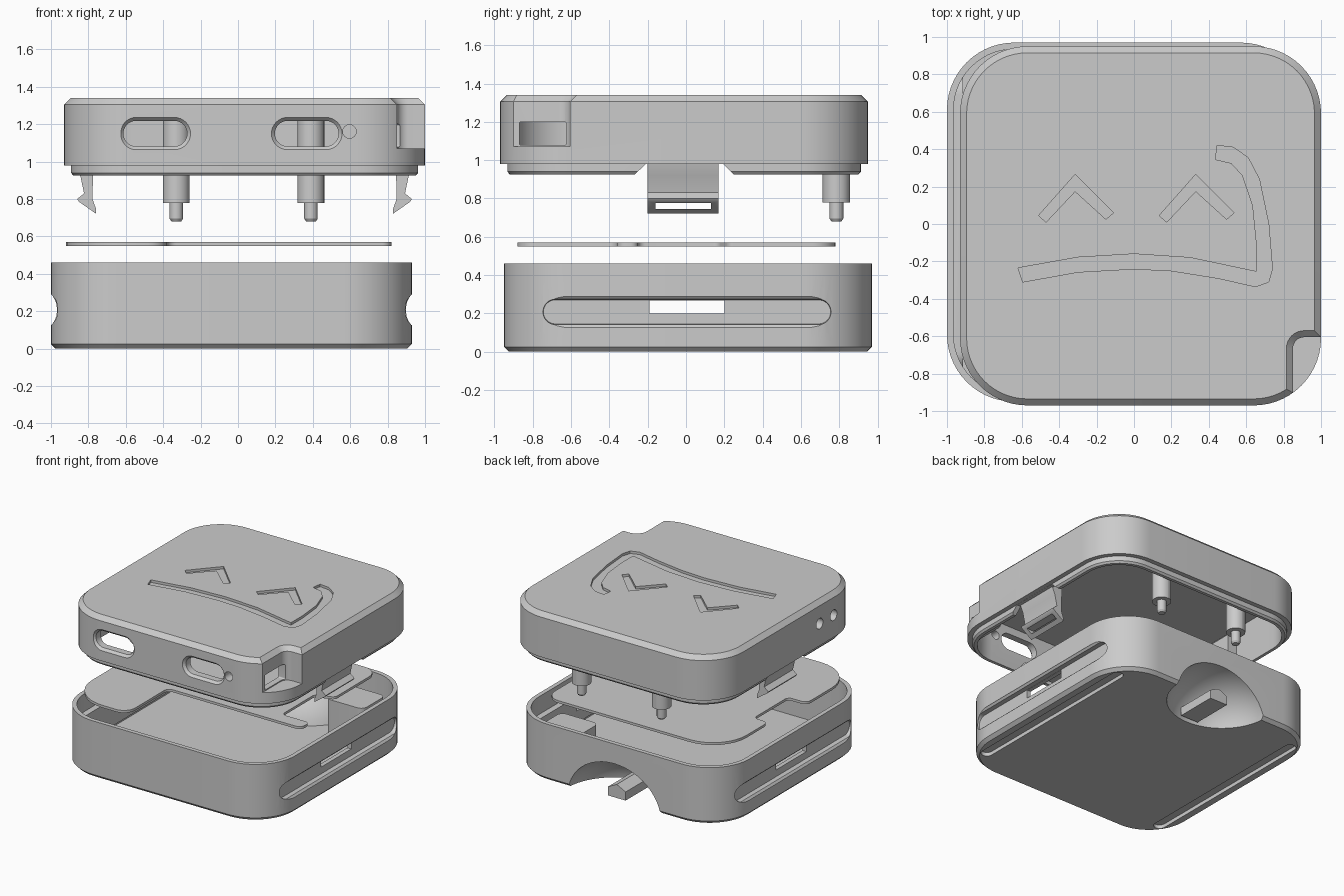
import bpy, bmesh, math
from mathutils import Vector, Matrix

if "Cube" in bpy.data.objects:
    bpy.data.objects.remove(bpy.data.objects["Cube"])


def rounded(corners, n=8):
    """Polygon with a radius at each corner (x, y, r)."""
    out = []
    for i, (x, y, r) in enumerate(corners):
        p = Vector((x, y))
        if r < 1e-4:
            out.append((x, y))
            continue
        a = (Vector(corners[i - 1][:2]) - p).normalized()
        b = (Vector(corners[(i + 1) % len(corners)][:2]) - p).normalized()
        half = a.angle(b) / 2
        t = r / math.tan(half)
        c = p + (a + b).normalized() * r / math.sin(half)
        va, vb = p + a * t - c, p + b * t - c
        sweep = va.angle_signed(vb)
        for k in range(n + 1):
            v = va.copy()
            v.rotate(Matrix.Rotation(-sweep * k / n, 2))
            out.append(tuple(c + v))
    return out


def rrect(x0, x1, y0, y1, r, inset=0, n=8):
    x0, x1, y0, y1 = x0 + inset, x1 - inset, y0 + inset, y1 - inset
    r = max(0, min(r - inset, (x1 - x0) * .4999, (y1 - y0) * .4999))
    return rounded([(x0, y0, r), (x1, y0, r), (x1, y1, r), (x0, y1, r)], n)


def loft(name, rings, axis='z'):
    """Closed solid through equal-length loops [(points, height), ...] along an axis."""
    put = {'z': lambda u, v, h: (u, v, h), 'y': lambda u, v, h: (u, h, v),
           'x': lambda u, v, h: (h, u, v)}[axis]
    bm = bmesh.new()
    loops = [[bm.verts.new(put(u, v, h)) for u, v in pts] for pts, h in rings]
    for a, b in zip(loops, loops[1:]):
        for i in range(len(a)):
            bm.faces.new((a[i - 1], a[i], b[i], b[i - 1]))
    bm.faces.new(loops[0])
    bm.faces.new(loops[-1])
    return finish(name, bm)


def finish(name, bm):
    bmesh.ops.recalc_face_normals(bm, faces=bm.faces)
    me = bpy.data.meshes.new(name)
    bm.to_mesh(me)
    bm.free()
    ob = bpy.data.objects.new(name, me)
    bpy.context.collection.objects.link(ob)
    return ob


def block(name, rect, levels, axis='z', n=8):
    """Rounded-rectangle solid; levels are (inset, height)."""
    return loft(name, [(rrect(*rect, inset=i, n=n), h) for i, h in levels], axis)


def prism(name, pts, h0, h1, axis='z'):
    return loft(name, [(pts, h0), (pts, h1)], axis)


def ellipsoid(name, loc, size):
    bm = bmesh.new()
    bmesh.ops.create_uvsphere(bm, u_segments=48, v_segments=24, radius=1,
                              matrix=Matrix.Translation(loc) @ Matrix.Diagonal((*size, 1)))
    return finish(name, bm)


def boolean(ob, other, op='DIFFERENCE'):
    m = ob.modifiers.new('bool', 'BOOLEAN')
    m.operation, m.solver, m.object = op, 'EXACT', other
    bpy.context.view_layer.objects.active = ob
    bpy.ops.object.modifier_apply(modifier=m.name)
    bpy.data.objects.remove(other)


# --- top shell: chamfered lid with a stepped lip ---
lid_rect = (-.93, 1.0, -.97, .95, .36)
lid = block('lid', lid_rect, [(.05, .925), (.037, .94), (.037, .98), (0, .98),
                              (0, 1.305), (.035, 1.34)], n=14)
cavity = block('cut', lid_rect, [(.075, .8), (.075, 1.28)], n=14)
boolean(cavity, block('cut', (.80, 1.3, -1.3, -.555, .06), [(0, 1.02), (0, 1.5)]))
boolean(lid, cavity)
# corner notch with chamfered rim, and the opening in its wall
boolean(lid, block('cut', (.85, 1.4, -1.4, -.605, .06),
                   [(0, 1.07), (0, 1.305), (-.045, 1.35)]))
boolean(lid, block('cut', (-.87, -.625, 1.078, 1.2, .01), [(0, .7), (0, .88)], 'x'))
# gaps in the lip beside the snap tabs
boolean(lid, prism('cut', [(-.295, .9), (-.21, .979), (.195, .979), (.275, .9)], -1.2, 1.2, 'x'))
# front connector slots and the small round holes
for x0, x1 in ((-.635, -.25), (.175, .56)):
    boolean(lid, block('cut', (x0, x1, 1.06, 1.24, .09),
                       [(-.01, -.985), (.022, -.95), (.022, -.8)], 'y'))
boolean(lid, block('cut', (.56, .632, 1.125, 1.197, .036), [(0, -1.1), (0, -.8)], 'y'))
for y in (-.39, -.57):
    boolean(lid, block('cut', (y - .043, y + .043, 1.117, 1.203, .043), [(0, -1.1), (0, -.8)], 'x'))
# engraved decoration
eye = [(-.51, .045), (-.315, .265), (-.11, .06), (-.15, .025), (-.315, .175), (-.47, .01)]
for dx in (0, .645):
    boolean(lid, prism('cut', [(x + dx, y) for x, y in eye], 1.32, 1.4))
mouth = [(-.62, -.235), (-.3, -.178), (0, -.16), (.3, -.18), (.655, -.255), (.655, -.1),
         (.635, .1), (.58, .26), (.52, .325), (.435, .345), (.445, .42), (.53, .41),
         (.61, .355), (.67, .24), (.72, 0), (.74, -.24), (.72, -.31), (.65, -.335),
         (.45, -.29), (.2, -.25), (0, -.24), (-.3, -.257), (-.595, -.31)]
boolean(lid, prism('cut', mouth, 1.32, 1.4))

# --- snap tabs, mirrored about the lid centre ---
tab = [(.84, 1.2), (.94, 1.2), (.94, .985), (.912, .92), (.893, .83), (.93, .80),
       (.92, .785), (.83, .722), (.83, .75), (.848, .8)]
for side, s in (('right', 1), ('left', -1)):
    t = prism('snap_tab_' + side, [(.035 + s * (x - .035), z) for x, z in tab], -.2, .17, 'y')
    boolean(t, block('cut', (-.16, .13, .745, .775, 0), [(0, -1.2), (0, 1.2)], 'x'))

# --- stepped posts under the lid ---
for i, x in enumerate((-.33, .39)):
    def rings(r, zs):
        return [(rrect(x - r, x + r, .785 - r, .785 + r, r, n=6, inset=d), z) for d, z in zs]
    loft(f'post_{i}', rings(.072, [(0, 1.29), (0, .78)]) +
         rings(.036, [(0, .78), (0, .695), (.01, .68)]))

# --- thin plate between the shells ---
prism('spacer_plate', rounded([
    (-.92, -.88, .32), (-.38, -.88, .1), (-.38, -.36, .05), (.82, -.36, .05), (.82, -.25, .04),
    (.57, -.25, .04), (.57, .17, .04), (.72, .22, .04), (.72, .78, .12), (-.88, .78, .3),
    (-.88, .2, .05), (-.75, .2, .04), (-.75, -.24, .04), (-.92, -.24, .05)]), .55, .57)

# --- bottom shell: open tray with thickened grooves and a rear dish ---
base_rect = (-1.0, .93, -.95, .97, .36)
base = block('base_tray', base_rect, [(.025, 0), (0, .025), (0, .46)], n=14)
tray = block('cut', base_rect, [(.035, .05), (.035, .6)], n=14)
boolean(tray, ellipsoid('cut', (-.035, .98, -.06), (.46, .46, .40)))
groove = (-.745, .755, .145, .27, .0625)
for s in (1, -1):
    boolean(tray, block('cut', groove, [(-.045, -.035 + s * .88), (-.045, -.035 + s * 1.1)], 'x'))
boolean(base, tray)
boolean(base, ellipsoid('cut', (-.035, .98, -.06), (.42, .42, .36)))
for s in (1, -1):
    # side groove, tab window and underside foot recess
    boolean(base, block('cut', groove, [(-.022, -.035 + s * .975), (-.018, -.035 + s * .962),
                                        (-.004, -.035 + s * .95), (0, -.035 + s * .915)], 'x'))
    boolean(base, block('cut', (-.19, .2, .2, .268, 0), [(0, -.035 + s * .8), (0, -.035 + s * .94)], 'x'))
    cx = -.035 + s * .84
    boolean(base, block('cut', (cx - .045, cx + .045, -.79, .81, .045), [(0, -.1), (0, .03)]))
# corner pedestal inside the tray
block('corner_pedestal', (.4, .74, .55, .84, .05), [(0, .04), (0, .35)])

# --- strap hook in the rear dish ---
prism('strap_hook', [(-.115, .01), (.045, .01), (.045, .08), (-.035, .12), (-.115, .08)], .6, .94, 'y')

for ob in bpy.context.collection.objects:
    ob.select_set(True)
bpy.context.view_layer.objects.active = lid
bpy.ops.object.shade_smooth_by_angle(angle=math.radians(30))
